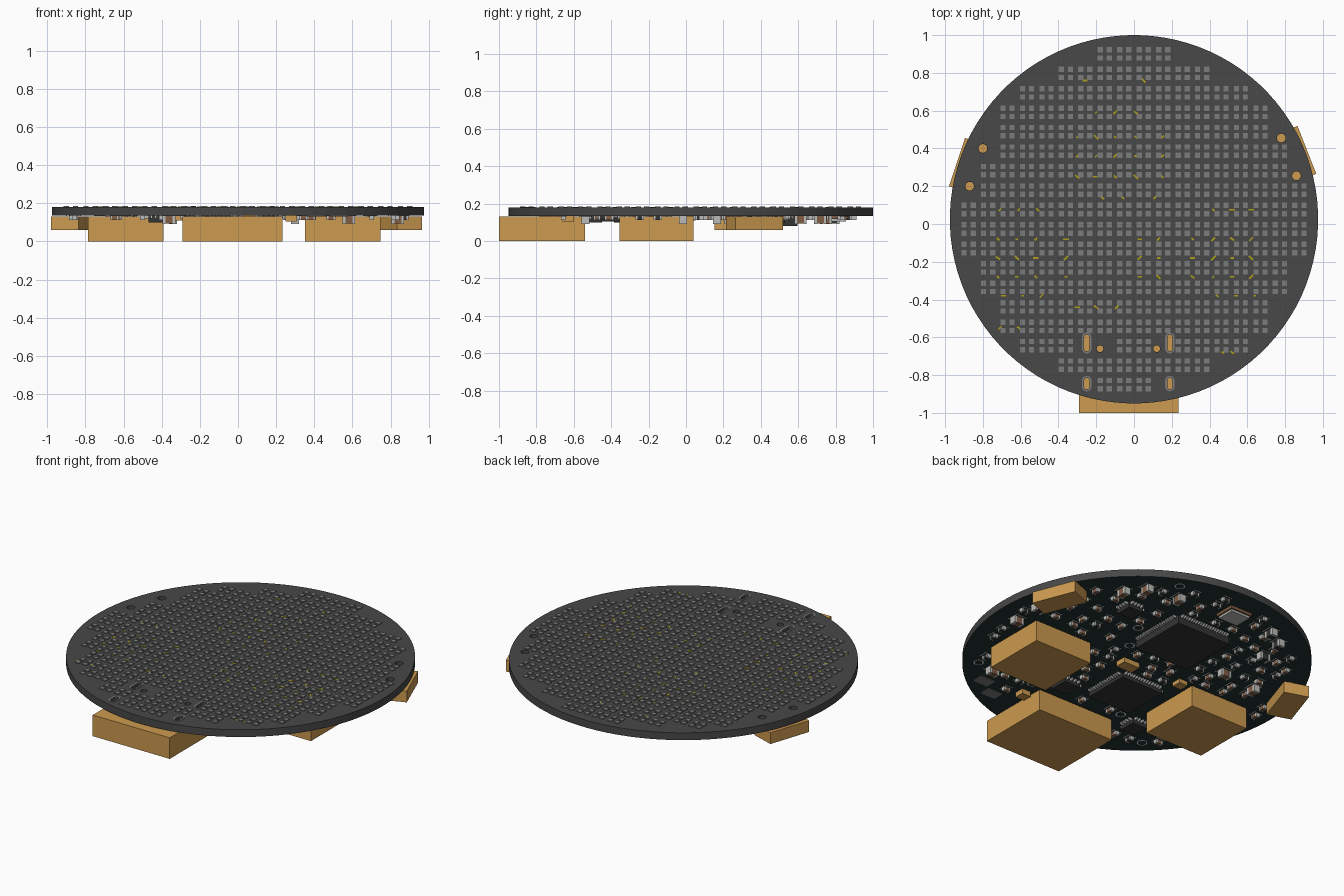
import bpy, bmesh, math, random
from mathutils import Matrix, Vector

random.seed(4)
if "Cube" in bpy.data.objects:
    bpy.data.objects.remove(bpy.data.objects["Cube"])

CY, R = 0.025, 0.975          # disc centre and radius
LOW, TOP = 0.135, 0.18        # board faces


def material(name, rgb):
    m = bpy.data.materials.new(name)
    m.use_nodes = True
    m.diffuse_color = (*rgb, 1)
    m.node_tree.nodes["Principled BSDF"].inputs["Base Color"].default_value = (*rgb, 1)
    return m


GREY = material("board grey", (0.065, 0.065, 0.065))
GREEN = material("dark green mask", (0.014, 0.034, 0.03))
PAD = material("pad grey", (0.2, 0.2, 0.2))
YELLOW = material("trace yellow", (0.42, 0.34, 0.01))
ORANGE = material("housing orange", (0.61, 0.325, 0.08))
BLACK = material("chip black", (0.035, 0.034, 0.034))
METAL = material("solder metal", (0.5, 0.5, 0.48))
BROWN = material("ceramic brown", (0.22, 0.11, 0.06))
SILK = material("print white", (0.75, 0.75, 0.75))


def box(bm, x, y, z0, z1, sx, sy, turn=0):
    m = (Matrix.Translation((x, y, (z0 + z1) / 2)) @ Matrix.Rotation(math.radians(turn), 4, 'Z')
         @ Matrix.Diagonal((sx, sy, z1 - z0, 1)))
    bmesh.ops.create_cube(bm, size=1, matrix=m)


def prism(bm, x, y, r, z0, z1, half=0, sides=24):
    """Upright round prism, stretched to a slot shape by half."""
    ring = []
    for i in range(sides):
        a = math.tau * (i + 0.5) / sides
        s = math.copysign(half, math.sin(a))
        ring.append(bm.verts.new((x + r * math.cos(a), y + s + r * math.sin(a), z0)))
    base = bm.faces.new(ring)
    up = bmesh.ops.extrude_face_region(bm, geom=[base])
    verts = [v for v in up["geom"] if isinstance(v, bmesh.types.BMVert)]
    bmesh.ops.translate(bm, verts=verts, vec=(0, 0, z1 - z0))


def finish(name, bm, *mats):
    bmesh.ops.recalc_face_normals(bm, faces=bm.faces[:])
    me = bpy.data.meshes.new(name)
    bm.to_mesh(me)
    bm.free()
    for m in mats:
        me.materials.append(m)
    ob = bpy.data.objects.new(name, me)
    bpy.context.scene.collection.objects.link(ob)
    return ob


def cut(ob, cutter):
    mod = ob.modifiers.new("holes", 'BOOLEAN')
    mod.object, mod.solver = cutter, 'EXACT'
    dg = bpy.context.evaluated_depsgraph_get()
    me = bpy.data.meshes.new_from_object(ob.evaluated_get(dg))
    ob.modifiers.clear()
    ob.data = me


# Board with drilled holes and slots
holes = [(-0.80, 0.40), (-0.87, 0.20), (0.78, 0.455), (0.86, 0.255), (-0.18, -0.66), (0.12, -0.66)]
slots = [(x, y, h) for x in (-0.25, 0.19) for y, h in ((-0.63, 0.03), (-0.845, 0.016))]
bm = bmesh.new()
for i, (x, y) in enumerate(holes):
    prism(bm, x, y, 0.023 if i < 4 else 0.018, 0.1, 0.25)
for x, y, h in slots:
    prism(bm, x, y, 0.014, 0.1, 0.25, h)
cutter = finish("hole_cutter", bm)
cutter.hide_render = True

bm = bmesh.new()
prism(bm, 0, CY, R, LOW, TOP, sides=96)
board = finish("board", bm, GREY, GREEN)
bm = bmesh.new()
for x, y, h in slots:
    prism(bm, x, y, 0.025, TOP - 0.002, TOP + 0.002, h)
rings = finish("slot_rings", bm, PAD)
cut(board, cutter)
cut(rings, cutter)
bpy.data.objects.remove(cutter)
for p in board.data.polygons:
    p.material_index = int(p.normal.z < -0.5)

# Pads in groups of four on the upper face
STEP = 0.103
bm = bmesh.new()
for i in range(18):
    for j in range(18):
        a, b = i - 8.5, j - 8.5
        x, y = a * STEP, b * STEP + CY
        near = min(math.hypot(x - h[0], y - h[1]) for h in holes + slots)
        if math.hypot(a, b) < 8.7 and near > 0.068:
            for dx in (-0.024, 0.024):
                for dy in (-0.022, 0.022):
                    box(bm, x + dx, y + dy, TOP - 0.001, TOP + 0.005, 0.028, 0.028)
finish("light_pads", bm, PAD)

# Short trace ticks between the pads
bm = bmesh.new()
fields = [((-0.72, -0.62, -0.52, -0.36), (-0.08, -0.18, -0.28)),
          ((-0.69, -0.59, -0.49, 0.44, 0.54, 0.64), (-0.38,)),
          ((0.03, 0.13, 0.31, 0.42, 0.52, 0.62), (-0.08, -0.18, -0.28)),
          ((-0.71, -0.61, -0.51, 0.42, 0.52, 0.62), (0.075,)),
          ((-0.3, -0.2, -0.1, 0.01, 0.15), (0.46, 0.36, 0.25)),
          ((-0.2, -0.1, 0.01), (0.59,)), ((-0.26, 0.05), (0.76,)),
          ((-0.3, -0.2, -0.09), (-0.44,)), ((-0.71, -0.61), (-0.55,)),
          ((0.47, 0.52), (-0.68,)), ((-0.17, -0.06, 0.11), (0.14,))]
for xs, ys in fields:
    for x in xs:
        for y in ys:
            box(bm, x, y, TOP - 0.001, TOP + 0.002, random.uniform(0.014, 0.034), 0.009,
                random.choice((-45, 45, 0, -35)))
finish("trace_ticks", bm, YELLOW)

# Large housings under the board: x, y, bottom, width, depth, turn
housings = {"rear_socket": (-0.028, -0.77, 0, 0.525, 0.46, 0),
            "left_connector": (0.548, -0.157, 0, 0.396, 0.396, 0),
            "right_connector": (-0.588, -0.157, 0, 0.396, 0.396, 0),
            "left_button": (0.85, 0.367, 0.06, 0.14, 0.272, 21.4),
            "right_button": (-0.866, 0.304, 0.06, 0.15, 0.27, -18.4),
            "centre_sensor": (0.045, 0.0, 0.105, 0.11, 0.07, 0),
            "side_sensor": (-0.32, 0.02, 0.11, 0.06, 0.06, 0),
            "corner_sensor": (0.28, -0.63, 0.105, 0.06, 0.06, 0)}
taken = []
for name, (x, y, z, w, d, turn) in housings.items():
    bm = bmesh.new()
    box(bm, x, y, z, 0.13 if z < 0.1 else LOW, w, d, turn)
    finish(name, bm, ORANGE)
    taken.append((x, y, w / 2 + 0.02, d / 2 + 0.02))

# Chips with rows of pins: x, y, side, bottom, pins per side
chips = [(-0.01, 0.41, 0.37, 0.08, 20), (-0.14, -0.24, 0.29, 0.1, 14), (0.43, 0.48, 0.1, 0.1, 4),
         (0.16, -0.40, 0.11, 0.105, 4), (-0.42, -0.5, 0.1, 0.1, 4)]
body, pins = bmesh.new(), bmesh.new()
for x, y, s, z, n in chips:
    box(body, x, y, z, LOW - 0.004, s, s)
    for k in range(n):
        t = ((k + 0.5) / n - 0.5) * s * 0.92
        for e in (-1, 1):
            box(pins, x + e * (s / 2 + 0.008), y + t, LOW - 0.016, LOW, 0.024, s * 0.4 / n)
            box(pins, x + t, y + e * (s / 2 + 0.008), LOW - 0.016, LOW, s * 0.4 / n, 0.024)
    taken.append((x, y, s / 2 + 0.03, s / 2 + 0.03))
finish("chips", body, BLACK)
finish("chip_pins", pins, METAL)

# Crystal can on a brown base
bm = bmesh.new()
box(bm, -0.06, 0.80, 0.118, LOW, 0.15, 0.13)
finish("crystal_base", bm, BROWN)
bm = bmesh.new()
box(bm, -0.06, 0.80, 0.105, 0.118, 0.13, 0.11)
finish("crystal_can", bm, METAL)
taken.append((-0.06, 0.80, 0.1, 0.09))

# Flat solder pads near the edge
bm = bmesh.new()
for x, y in ((0.53, -0.67), (0.41, -0.75)):
    box(bm, x, y, LOW - 0.004, LOW, 0.1, 0.07)
    taken.append((x, y, 0.07, 0.06))
finish("edge_pads", bm, PAD)


def place(w, d, limit):
    """Find a free spot on the lower face."""
    for _ in range(60):
        x, y = random.uniform(-R, R), random.uniform(-R, R) + CY
        if math.hypot(x, y - CY) > limit:
            continue
        if all(abs(x - p) > w + a or abs(y - q) > d + b for p, q, a, b in taken):
            taken.append((x, y, w, d))
            return x, y
    return None


# Small two-ended parts with printed marks beside them
ceramic, resistor, ends, marks = (bmesh.new() for _ in range(4))
for i in range(150):
    big = i < 12
    spot = place(0.045, 0.035, 0.88)
    if spot is None:
        continue
    v = Vector((1, 0)) if i % 2 else Vector((0, 1))
    n = Vector((v.y, v.x))
    length, wide, tall = (0.065, 0.04, 0.042) if big else (0.045, 0.024, 0.022)
    c = Vector(spot)
    part = ceramic if i % 3 else resistor
    size = v * length * 0.6 + n * wide
    box(part, c.x, c.y, LOW - tall, LOW, size.x, size.y)
    cap = v * length * 0.22 + n * wide * 1.05
    for e in (-1, 1):
        p = c + v * e * length * 0.4
        box(ends, p.x, p.y, LOW - tall - 0.001, LOW, cap.x, cap.y)
        q = c + n * e * (wide / 2 + 0.012)
        line = v * length * 1.2 + n * 0.005
        box(marks, q.x, q.y, LOW - 0.002, LOW, line.x, line.y)
finish("capacitors", ceramic, BROWN)
finish("resistors", resistor, BLACK)
finish("part_ends", ends, METAL)

# Printed rings around round test points
points = bmesh.new()
for i in range(16):
    spot = place(0.035, 0.035, 0.9)
    if spot:
        x, y = spot
        prism(points, x, y, 0.022, LOW - 0.003, LOW, sides=16)
        prism(marks, x, y, 0.03, LOW - 0.001, LOW, sides=16)
finish("test_points", points, GREEN)
finish("printed_marks", marks, SILK)
